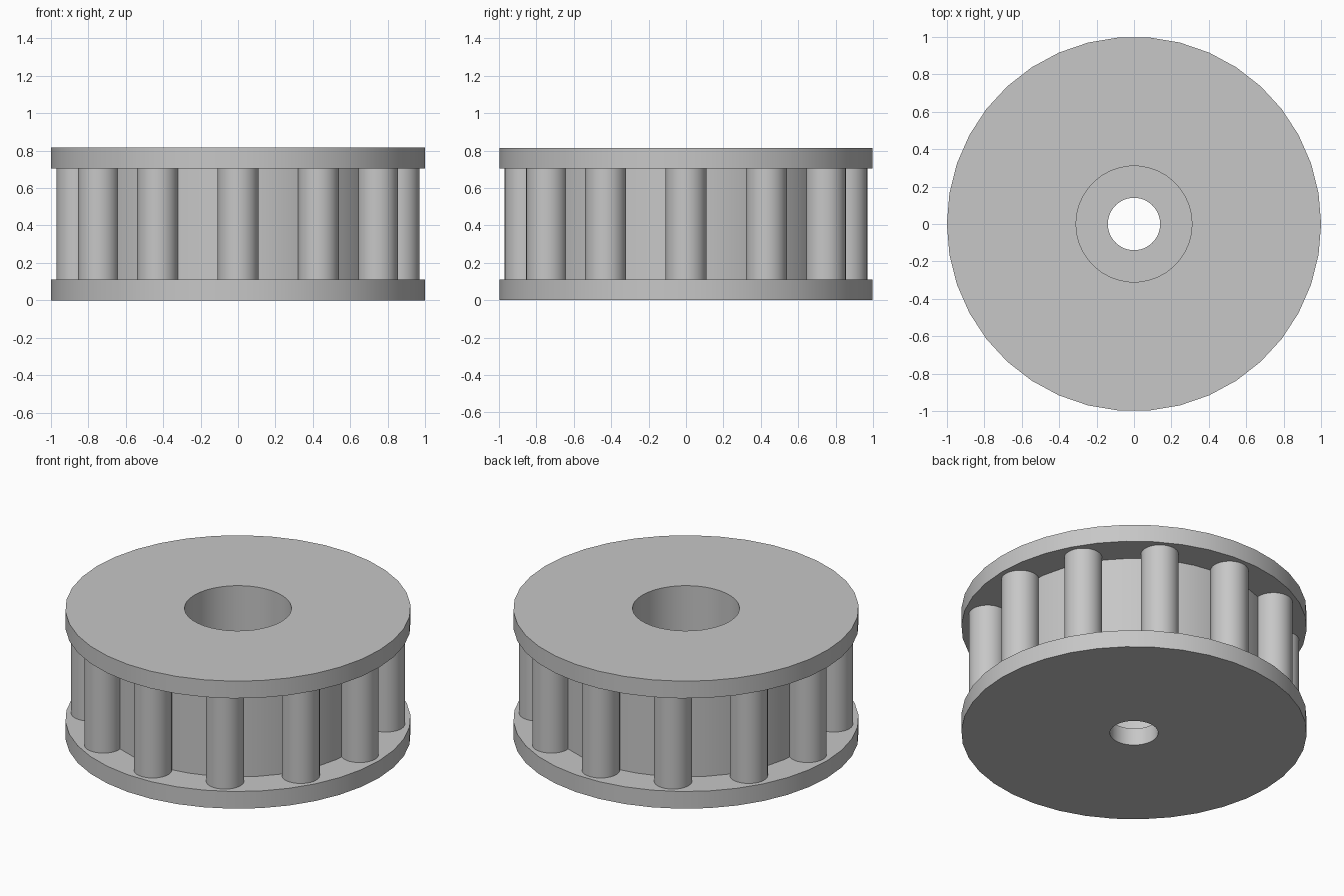
import bpy
import math

cube = bpy.data.objects.get("Cube")
if cube:
    bpy.data.objects.remove(cube, do_unlink=True)

GREY = (0.57, 0.57, 0.57, 1)
grey = bpy.data.materials.new("light grey")
grey.use_nodes = True
grey.diffuse_color = GREY
grey.node_tree.nodes["Principled BSDF"].inputs["Base Color"].default_value = GREY

HEIGHT, PLATE = 0.815, 0.11
SIDES = 38


def finish(obj, name):
    """Name, colour and smooth the object, keeping its rims sharp."""
    obj.name = name
    obj.data.materials.append(grey)
    bpy.ops.object.select_all(action="DESELECT")
    obj.select_set(True)
    bpy.context.view_layer.objects.active = obj
    bpy.ops.object.shade_smooth_by_angle(angle=math.radians(30))
    return obj


def lathe(name, profile):
    """Turn a closed (radius, height) profile around the z axis."""
    n = len(profile)
    verts, faces = [], []
    for i in range(SIDES):
        a = math.tau * i / SIDES
        verts += [(r * math.cos(a), r * math.sin(a), z) for r, z in profile]
        j = (i + 1) % SIDES
        for k in range(n):
            m = (k + 1) % n
            faces.append((i * n + k, j * n + k, j * n + m, i * n + m))
    mesh = bpy.data.meshes.new(name)
    mesh.from_pydata(verts, [], faces)
    obj = bpy.data.objects.new(name, mesh)
    bpy.context.collection.objects.link(obj)
    return finish(obj, name)


# Spool: two flanges, a drum between them, a wide bore and a narrow floor hole
BORE, HOLE, DRUM = 0.31, 0.14, 0.8
lathe("spool", [
    (HOLE, 0), (1, 0), (1, PLATE), (DRUM, PLATE),
    (DRUM, HEIGHT - PLATE), (1, HEIGHT - PLATE), (1, HEIGHT),
    (BORE, HEIGHT), (BORE, PLATE), (HOLE, PLATE),
])

# Ring of round rods set into the drum
RODS, RING = 12, 0.86
for i in range(RODS):
    a = math.tau * i / RODS
    bpy.ops.mesh.primitive_cylinder_add(
        vertices=32, radius=0.11, depth=HEIGHT - 2 * PLATE,
        location=(RING * math.cos(a), RING * math.sin(a), HEIGHT / 2))
    finish(bpy.context.object, f"rod_{i + 1}")
